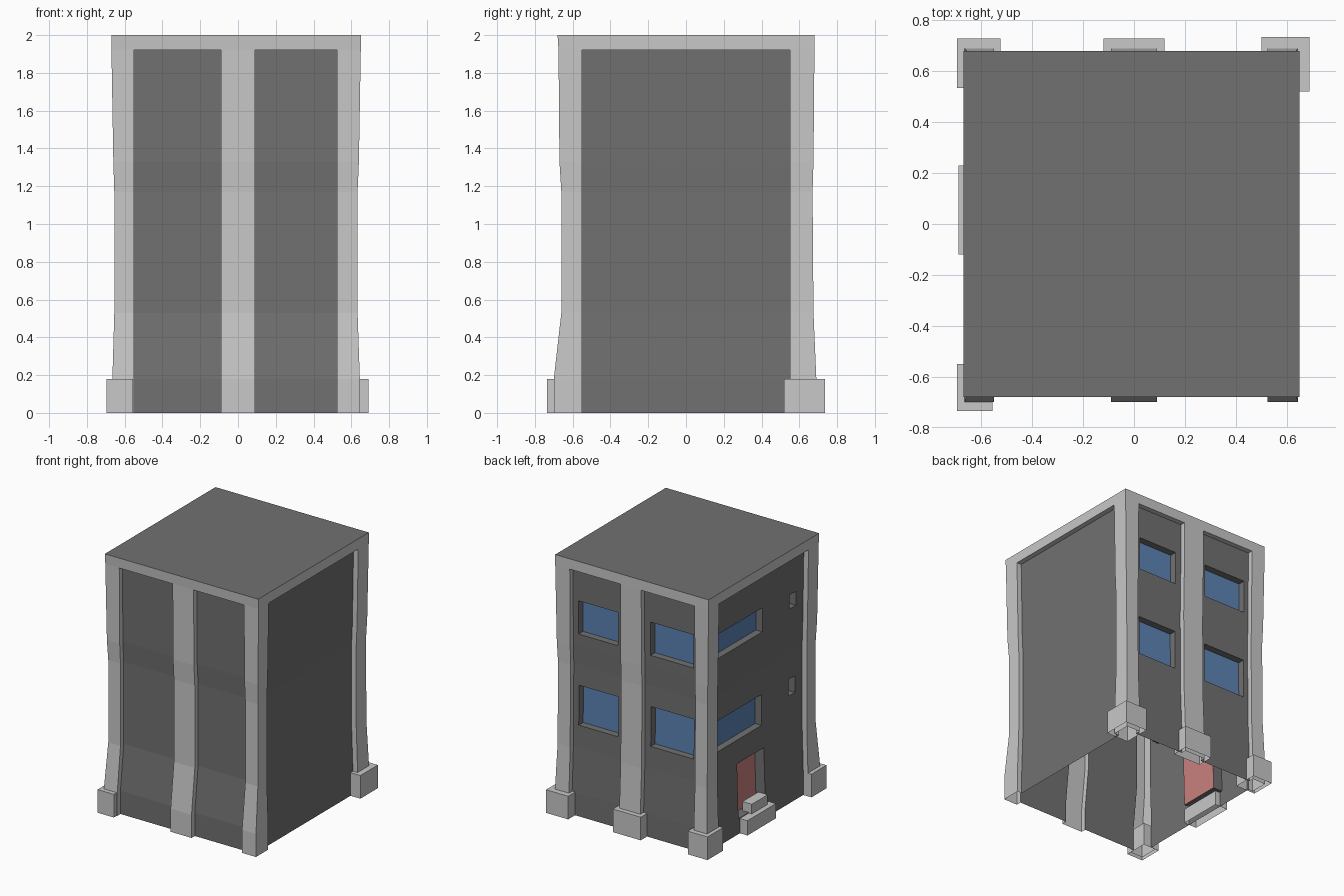
import bpy, bmesh
from mathutils import Vector

if "Cube" in bpy.data.objects:
    bpy.data.objects.remove(bpy.data.objects["Cube"])


def material(name, col):
    m = bpy.data.materials.new(name)
    m.diffuse_color = (*col, 1)
    m.use_nodes = True
    m.node_tree.nodes["Principled BSDF"].inputs["Base Color"].default_value = m.diffuse_color
    return m


MATS = [material("light_stone", (.58, .58, .58)),
        material("dark_wall", (.165, .165, .165)),
        material("window_blue", (.11, .23, .46)),
        material("door_red", (.58, .22, .21))]
LIGHT, DARK, BLUE, RED = range(4)

# Flared outline of the tower: z, left, right, front, back
RINGS = [(0, -.665, .645, -.70, .69), (.18, -.665, .645, -.70, .69),
         (.53, -.655, .633, -.66, .675), (1.17, -.655, .633, -.66, .67),
         (1.33, -.66, .64, -.67, .675), (1.92, -.67, .65, -.675, .68),
         (2, -.67, .65, -.68, .68)]


def outline(z):
    for a, b in zip(RINGS, RINGS[1:]):
        if z <= b[0]:
            t = (z - a[0]) / (b[0] - a[0])
            return [p + (q - p) * t for p, q in zip(a, b)][1:]
    return RINGS[-1][1:]


def finish(name, bm):
    me = bpy.data.meshes.new(name)
    bm.to_mesh(me)
    bm.free()
    for m in MATS:
        me.materials.append(m)
    ob = bpy.data.objects.new(name, me)
    bpy.context.collection.objects.link(ob)
    return ob


def face(bm, pts, toward, mat):
    f = bm.faces.new([bm.verts.new(p) for p in pts])
    f.material_index = mat
    f.normal_update()
    if f.normal.dot(Vector(toward)) < 0:
        f.normal_flip()


def side(name, axis, sign, panels):
    """One face of the tower; panels = (u0, u1, z0, z1, depth, material)."""
    lo, hi = -9, 9      # stand for the flared corners
    us = sorted({lo, hi} | {u for p in panels for u in p[:2]})
    zs = sorted({r[0] for r in RINGS} | {z for p in panels for z in p[2:4]})

    def pos(u, z, depth):
        x0, x1, y0, y1 = outline(z)
        if axis == 'x':
            u = y0 if u == lo else y1 if u == hi else u
            return Vector(((x1 if sign > 0 else x0) - sign * depth, u, z))
        u = x0 if u == lo else x1 if u == hi else u
        return Vector((u, (y1 if sign > 0 else y0) - sign * depth, z))

    def cell(i, j):
        u, z = (us[i] + us[i + 1]) / 2, (zs[j] + zs[j + 1]) / 2
        res = (0, LIGHT)
        for a, b, c, d, depth, mat in panels:
            if a < u < b and c < z < d:
                res = (depth, mat)
        return res

    bm = bmesh.new()
    out = Vector((sign, 0, 0)) if axis == 'x' else Vector((0, sign, 0))
    along = Vector((0, 1, 0)) if axis == 'x' else Vector((1, 0, 0))
    for i in range(len(us) - 1):
        for j in range(len(zs) - 1):
            d, mat = cell(i, j)
            u0, u1, z0, z1 = us[i], us[i + 1], zs[j], zs[j + 1]
            face(bm, [pos(u0, z0, d), pos(u1, z0, d), pos(u1, z1, d), pos(u0, z1, d)], out, mat)
            # reveals between neighbouring depths
            for k, l, a, b, way in ((i + 1, j, (u1, z0), (u1, z1), along),
                                    (i, j + 1, (u0, z1), (u1, z1), Vector((0, 0, 1)))):
                if k < len(us) - 1 and l < len(zs) - 1:
                    e, mat2 = cell(k, l)
                    if abs(e - d) > 1e-5:
                        face(bm, [pos(*a, d), pos(*b, d), pos(*b, e), pos(*a, e)],
                             way if e > d else -way, mat if d < e else mat2)
    bmesh.ops.remove_doubles(bm, verts=bm.verts, dist=1e-5)
    return finish(name, bm)


def block(name, x0, x1, y0, y1, z0, z1):
    """Stone block, open underneath."""
    bm = bmesh.new()
    bmesh.ops.create_cube(bm, size=1)
    for v in bm.verts:
        v.co = ((x0 + x1) / 2 + v.co.x * (x1 - x0), (y0 + y1) / 2 + v.co.y * (y1 - y0),
                (z0 + z1) / 2 + v.co.z * (z1 - z0))
    bm.normal_update()
    bmesh.ops.delete(bm, geom=[f for f in bm.faces if f.normal.z < -.5], context='FACES')
    return finish(name, bm)


R, W = .04, .095     # wall recess and window depth
bays = [(-.55, -.09, 0, 1.92, R, DARK), (.09, .525, 0, 1.92, R, DARK)]
wall = [(-.55, .55, 0, 1.92, R, DARK)]

# Plain front and right sides
side("front_side", 'y', -1, bays)
side("right_side", 'x', 1, wall)

# Back side with four windows
side("back_side", 'y', 1, bays + [(a, b, c, d, W, BLUE)
     for a, b in ((-.51, -.14), (.14, .48)) for c, d in ((1.41, 1.67), (.70, 1.01))])

# Left side with wide and small windows and the door
side("left_side", 'x', -1, wall + [
    (-.05, .50, 1.46, 1.65, W, BLUE), (-.05, .50, .73, .97, W, BLUE),
    (-.46, -.38, 1.51, 1.62, W, BLUE), (-.46, -.38, .83, .96, W, BLUE),
    (-.08, .25, .12, .545, .12, RED)])

# Roof
bm = bmesh.new()
x0, x1, y0, y1 = outline(2)
face(bm, [(x0, y0, 2), (x1, y0, 2), (x1, y1, 2), (x0, y1, 2)], (0, 0, 1), DARK)
finish("roof", bm)

# Pillar footings
block("footing_back_left", -.695, -.525, .535, .728, 0, .18)
block("footing_back_middle", -.12, .12, .60, .728, 0, .18)
block("footing_back_right", .50, .69, .52, .735, 0, .18)
block("footing_front_left", -.695, -.555, -.735, -.55, 0, .18)

# Door steps
block("lower_step", -.69, -.58, -.12, .23, 0, .115)
block("upper_step", -.65, -.57, -.075, .12, .115, .19)
